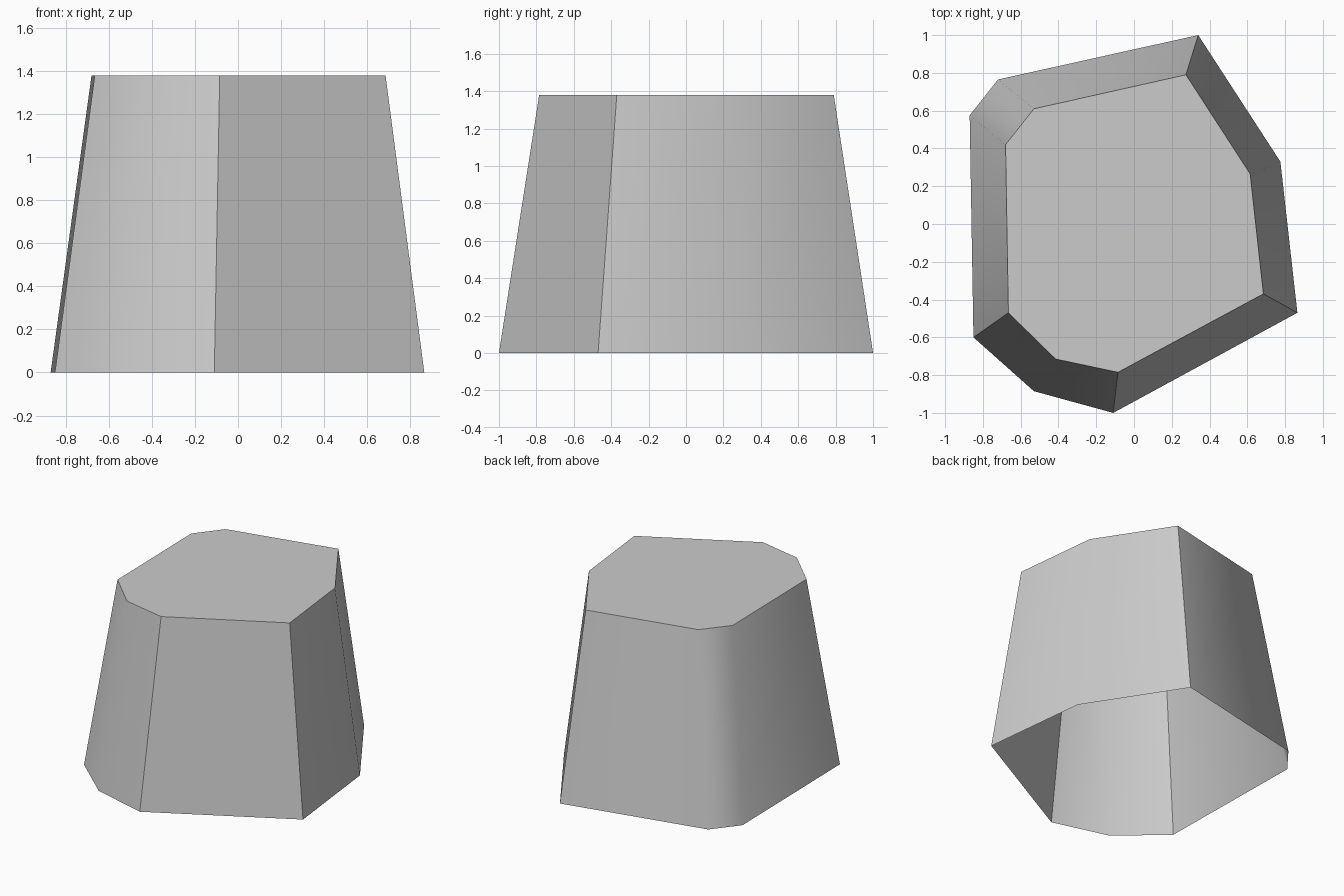
import bpy
import bmesh
import math

cube = bpy.data.objects.get("Cube")
if cube:
    bpy.data.objects.remove(cube, do_unlink=True)

HEIGHT = 1.38
# Counter-clockwise outlines of the open base and the closed top
BASE = [(0.34, 1.0), (-0.72, 0.765), (-0.87, 0.575), (-0.85, -0.60),
        (-0.53, -0.885), (-0.11, -1.0), (0.865, -0.47), (0.775, 0.33)]
TOP = [(0.275, 0.79), (-0.53, 0.61), (-0.68, 0.42), (-0.665, -0.47),
       (-0.415, -0.715), (-0.085, -0.785), (0.685, -0.37), (0.615, 0.265)]

# Plain grey
grey = bpy.data.materials.new("grey")
grey.use_nodes = True
colour = (0.6, 0.6, 0.6, 1)
grey.diffuse_color = colour
grey.node_tree.nodes["Principled BSDF"].inputs["Base Color"].default_value = colour

# Tapered shell: side walls and a cap, open underneath
bm = bmesh.new()
lower = [bm.verts.new((x, y, 0)) for x, y in BASE]
upper = [bm.verts.new((x, y, HEIGHT)) for x, y in TOP]
for i in range(len(lower)):
    j = (i + 1) % len(lower)
    bm.faces.new((lower[i], lower[j], upper[j], upper[i]))
bm.faces.new(upper)
mesh = bpy.data.meshes.new("tapered_shell")
bm.to_mesh(mesh)
bm.free()
mesh.materials.append(grey)
shell = bpy.data.objects.new("tapered_shell", mesh)
bpy.context.collection.objects.link(shell)

# Soft shading over the shallow corners only
bpy.ops.object.select_all(action='DESELECT')
shell.select_set(True)
bpy.context.view_layer.objects.active = shell
bpy.ops.object.shade_smooth_by_angle(angle=math.radians(41))
